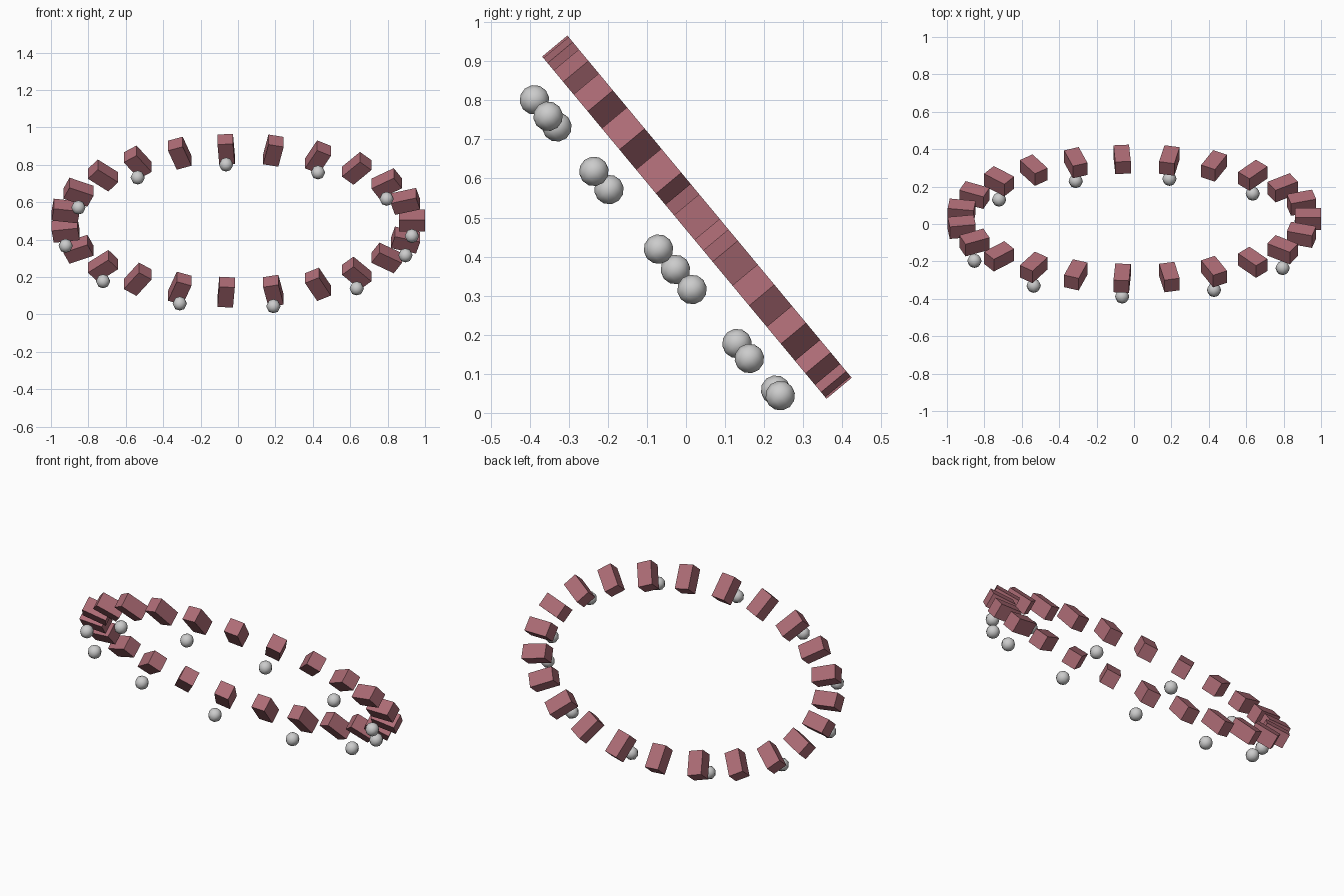
import bpy, bmesh, math
from mathutils import Matrix, Vector

if "Cube" in bpy.data.objects:
    bpy.data.objects.remove(bpy.data.objects["Cube"])

COUNT = 23
A, B = 0.93, 0.498              # ellipse radii of the ring
TILT = math.atan2(0.769, -0.639)  # ring plane leans towards the front
RING = Matrix.Translation((0, 0.028, 0.501)) @ Matrix.Rotation(TILT, 4, 'X')

mat = bpy.data.materials.new("dusty_red")
mat.diffuse_color = (0.42, 0.15, 0.18, 1)
mat.use_nodes = True
mat.node_tree.nodes["Principled BSDF"].inputs["Base Color"].default_value = mat.diffuse_color


def make(name, build, matrix, material=None):
    bm = bmesh.new()
    build(bm)
    bmesh.ops.recalc_face_normals(bm, faces=bm.faces)
    me = bpy.data.meshes.new(name)
    bm.to_mesh(me)
    bm.free()
    ob = bpy.data.objects.new(name, me)
    bpy.context.collection.objects.link(ob)
    ob.matrix_world = matrix
    if material:
        me.materials.append(material)
    return ob


def block(bm):
    bmesh.ops.create_cube(bm, size=1, matrix=Matrix.Diagonal((0.14, 0.083, 0.084, 1)))


def bead(bm):
    bmesh.ops.create_uvsphere(bm, u_segments=8, v_segments=6, radius=0.038)


for i in range(COUNT):
    t = 2 * math.pi * i / COUNT
    spot = Vector((A * math.cos(t), B * math.sin(t), 0))
    turn = Matrix.Rotation(t, 4, 'Z')
    # Block pointing outwards along the ring
    make(f"ring_block_{i:02d}", block, RING @ Matrix.Translation(spot) @ turn, mat)
    # Bead floating on the lower front side of every second block
    if i % 2 == 0:
        below = spot + Vector((0, 0, 0.128))
        ob = make(f"bead_{i:02d}", bead, RING @ Matrix.Translation(below))
        for p in ob.data.polygons:
            p.use_smooth = True
